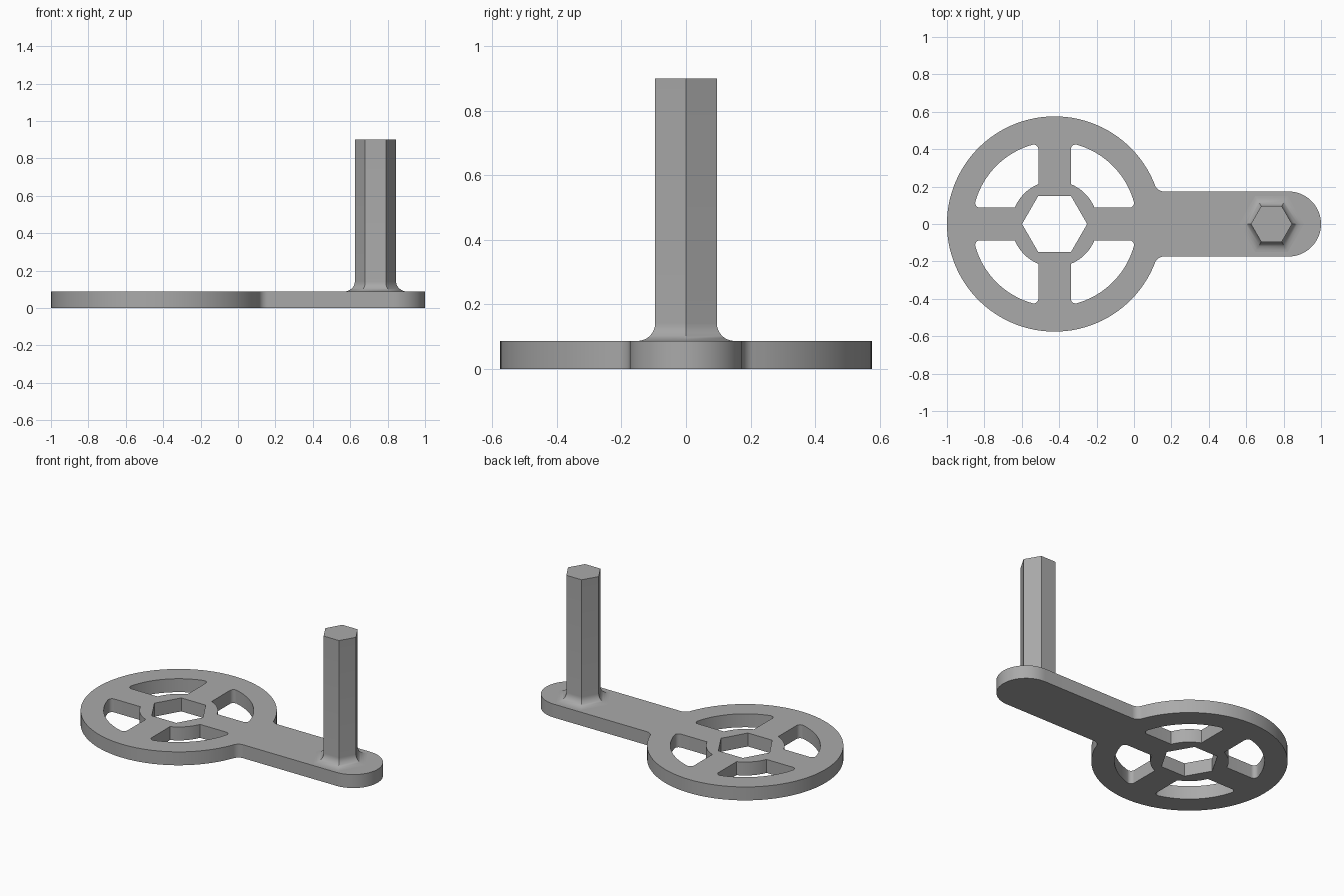
import bpy, bmesh
from math import sin, cos, pi, sqrt, atan2, asin, acos

cube = bpy.data.objects.get("Cube")
if cube:
    bpy.data.objects.remove(cube, do_unlink=True)

THICK = 0.087
WHEEL_X, WHEEL_R = -0.4245, 0.5755
ARM_HALF = 0.174
PEG_X, PEG_R, PEG_TOP = 0.735, 0.11, 0.9
FILLET = 0.055

grey = bpy.data.materials.new("plain grey")
grey.use_nodes = True
grey.diffuse_color = (0.4, 0.4, 0.4, 1)
grey.node_tree.nodes["Principled BSDF"].inputs["Base Color"].default_value = grey.diffuse_color


def arc(cx, cy, r, a0, a1, n):
    return [(cx + r * cos(a0 + (a1 - a0) * i / n),
             cy + r * sin(a0 + (a1 - a0) * i / n)) for i in range(n + 1)]


def finish(obj):
    """Clean the mesh and shade it smooth with crisp edges."""
    bm = bmesh.new()
    bm.from_mesh(obj.data)
    bmesh.ops.remove_doubles(bm, verts=bm.verts, dist=1e-5)
    bmesh.ops.recalc_face_normals(bm, faces=bm.faces)
    bm.to_mesh(obj.data)
    bm.free()
    obj.data.materials.clear()
    obj.data.materials.append(grey)
    bpy.ops.object.select_all(action='DESELECT')
    obj.select_set(True)
    bpy.context.view_layer.objects.active = obj
    bpy.ops.object.shade_smooth_by_angle(angle=pi / 6)


def extruded_plate(name, loops, thick):
    """Filled outline with holes, extruded upward from the floor."""
    curve = bpy.data.curves.new(name, 'CURVE')
    curve.dimensions = '2D'
    curve.fill_mode = 'BOTH'
    curve.extrude = thick / 2
    for pts in loops:
        spline = curve.splines.new('POLY')
        spline.points.add(len(pts) - 1)
        for p, (x, y) in zip(spline.points, pts):
            p.co = (x, y, 0, 1)
        spline.use_cyclic_u = True
    obj = bpy.data.objects.new(name, curve)
    bpy.context.collection.objects.link(obj)
    bpy.ops.object.select_all(action='DESELECT')
    obj.select_set(True)
    bpy.context.view_layer.objects.active = obj
    bpy.ops.object.convert(target='MESH')
    obj = bpy.context.object
    for v in obj.data.vertices:
        v.co.z += thick / 2
    finish(obj)


# Outline: wheel rim, blend into the arm, rounded arm end
blend = 0.05
by = ARM_HALF + blend
bx = sqrt((WHEEL_R + blend) ** 2 - by ** 2)
tangent = atan2(by, bx)
outline = arc(WHEEL_X, 0, WHEEL_R, tangent, 2 * pi - tangent, 96)
outline += arc(WHEEL_X + bx, -by, blend, pi - tangent, pi / 2, 8)
outline += arc(1 - ARM_HALF, 0, ARM_HALF, -pi / 2, pi / 2, 36)
outline += arc(WHEEL_X + bx, by, blend, -pi / 2, tangent - pi, 8)[:-1]

# One window between spokes: hub arc inside, rounded corners at the rim
spoke, hub_r, rim_r, corner = 0.087, 0.23, 0.44, 0.025
cy = spoke + corner
cx = sqrt((rim_r - corner) ** 2 - cy ** 2)
ca = atan2(cy, cx)
window = arc(0, 0, hub_r, acos(spoke / hub_r), asin(spoke / hub_r), 14)
window += arc(cx, cy, corner, -pi / 2, ca, 8)
window += arc(0, 0, rim_r, ca, pi / 2 - ca, 20)[1:-1]
window += arc(cy, cx, corner, pi / 2 - ca, pi, 8)

holes = [[(WHEEL_X + sx * x, sy * y) for x, y in window]
         for sx in (1, -1) for sy in (1, -1)]
holes.append(arc(WHEEL_X, 0, 0.174, 0, 2 * pi, 6)[:-1])
extruded_plate("crank_plate", [outline] + holes, THICK)

# Hexagonal handle peg with a flared foot, lofted from hexagon rings
profile = [(PEG_R + FILLET / cos(pi / 6), THICK / 2)]
for i in range(9):
    a = pi / 2 * i / 8
    profile.append((PEG_R + FILLET * (1 - sin(a)) / cos(pi / 6),
                    THICK + FILLET * (1 - cos(a))))
profile.append((PEG_R, PEG_TOP))

bm = bmesh.new()
rings = [[bm.verts.new((x, y, z)) for x, y in arc(PEG_X, 0, r, 0, 2 * pi, 6)[:-1]]
         for r, z in profile]
for low, high in zip(rings, rings[1:]):
    for i in range(6):
        j = (i + 1) % 6
        bm.faces.new((low[i], low[j], high[j], high[i]))
bm.faces.new(rings[0][::-1])
bm.faces.new(rings[-1])
mesh = bpy.data.meshes.new("handle_peg")
bm.to_mesh(mesh)
bm.free()
peg = bpy.data.objects.new("handle_peg", mesh)
bpy.context.collection.objects.link(peg)
finish(peg)
